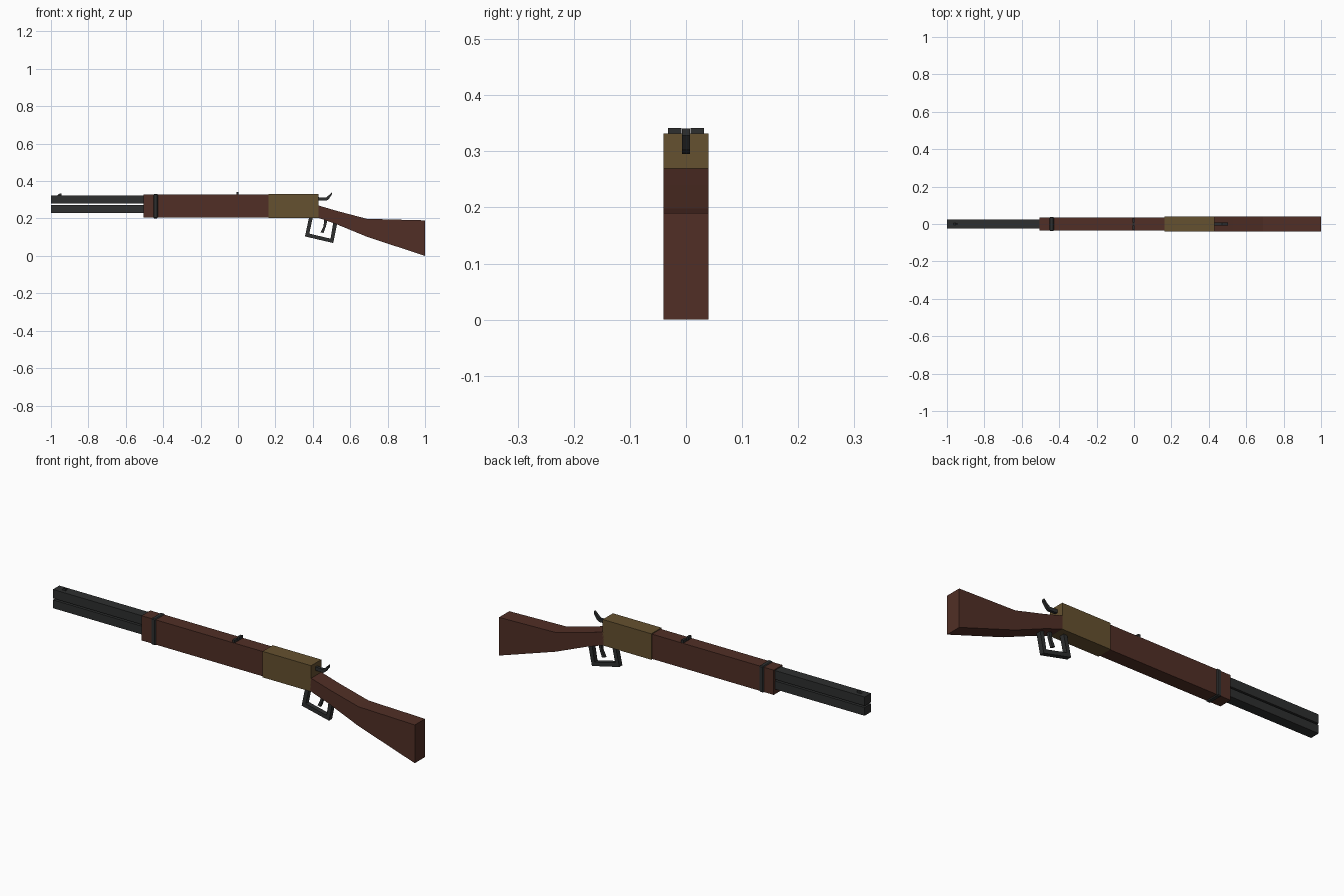
import bpy, bmesh
from mathutils import Vector

if "Cube" in bpy.data.objects:
    bpy.data.objects.remove(bpy.data.objects["Cube"])


def material(name, rgb):
    m = bpy.data.materials.new(name)
    m.diffuse_color = (*rgb, 1)
    m.use_nodes = True
    m.node_tree.nodes["Principled BSDF"].inputs["Base Color"].default_value = m.diffuse_color
    return m


wood = material("dark_wood", (0.082, 0.028, 0.019))
brass = material("aged_brass", (0.130, 0.082, 0.029))
metal = material("black_metal", (0.027, 0.028, 0.028))


def finish(name, bm, mat):
    bmesh.ops.recalc_face_normals(bm, faces=bm.faces)
    me = bpy.data.meshes.new(name)
    bm.to_mesh(me)
    bm.free()
    me.materials.append(mat)
    ob = bpy.data.objects.new(name, me)
    bpy.context.collection.objects.link(ob)
    return ob


def plate(name, pts, half, mat, y=0.0):
    """Extrude an x/z side profile across y."""
    bm = bmesh.new()
    face = bm.faces.new([bm.verts.new((x, y - half, z)) for x, z in pts])
    ext = bmesh.ops.extrude_face_region(bm, geom=[face])
    moved = [g for g in ext["geom"] if isinstance(g, bmesh.types.BMVert)]
    bmesh.ops.translate(bm, vec=(0, 2 * half, 0), verts=moved)
    return finish(name, bm, mat)


def box(name, x0, x1, z0, z1, half, mat, y=0.0, bevel=0.0):
    ob = plate(name, [(x0, z0), (x1, z0), (x1, z1), (x0, z1)], half, mat, y)
    if bevel:
        b = ob.modifiers.new("bevel", "BEVEL")
        b.width, b.segments = bevel, 1
    return ob


def frame(name, outer, inner, half, mat):
    """Closed four-sided loop with thickness along y."""
    bm = bmesh.new()
    rings = [[bm.verts.new((x, y, z)) for x, z in pts]
             for pts, y in ((outer, -half), (outer, half), (inner, half), (inner, -half))]
    n = len(outer)
    for r in range(4):
        a, b = rings[r], rings[(r + 1) % 4]
        for i in range(n):
            j = (i + 1) % n
            bm.faces.new((a[i], a[j], b[j], b[i]))
    return finish(name, bm, mat)


# barrel and the tube beneath it
box("barrel", -1.0, -0.45, 0.279, 0.323, 0.025, metal)
box("magazine_tube", -1.0, -0.45, 0.230, 0.271, 0.025, metal)

# wooden fore end, its band and the receiver
box("fore_end", -0.506, 0.165, 0.205, 0.328, 0.034, wood)
box("barrel_band", -0.452, -0.428, 0.201, 0.332, 0.038, metal, bevel=0.004)
box("receiver", 0.163, 0.43, 0.203, 0.332, 0.04, brass)

# butt stock
plate("stock", [(0.425, 0.271), (0.53, 0.240), (0.69, 0.198), (1.0, 0.190),
                (1.0, 0.0), (0.69, 0.102), (0.52, 0.172), (0.425, 0.205)], 0.04, wood)

# sights: notched pair at the rear, small blade in front
box("rear_sight_base", -0.008, 0.004, 0.325, 0.331, 0.032, metal)
for side, y in (("left", 0.02), ("right", -0.02)):
    box("rear_sight_" + side, -0.008, 0.004, 0.325, 0.342, 0.012, metal, y)
plate("front_sight", [(-0.97, 0.32), (-0.944, 0.32), (-0.944, 0.334), (-0.953, 0.334)],
      0.005, metal)

# hammer
plate("hammer", [(0.42, 0.297), (0.473, 0.295), (0.485, 0.304), (0.502, 0.328),
                 (0.502, 0.341), (0.484, 0.323), (0.470, 0.312), (0.42, 0.314)], 0.007, metal)

# trigger and lever loop
plate("trigger", [(0.462, 0.20), (0.478, 0.19), (0.469, 0.155), (0.457, 0.122),
                  (0.442, 0.126), (0.457, 0.157)], 0.007, metal)
frame("lever_loop",
      [(0.382, 0.215), (0.358, 0.104), (0.509, 0.069), (0.531, 0.178)],
      [(0.401, 0.211), (0.381, 0.119), (0.495, 0.092), (0.510, 0.183)], 0.012, metal)
